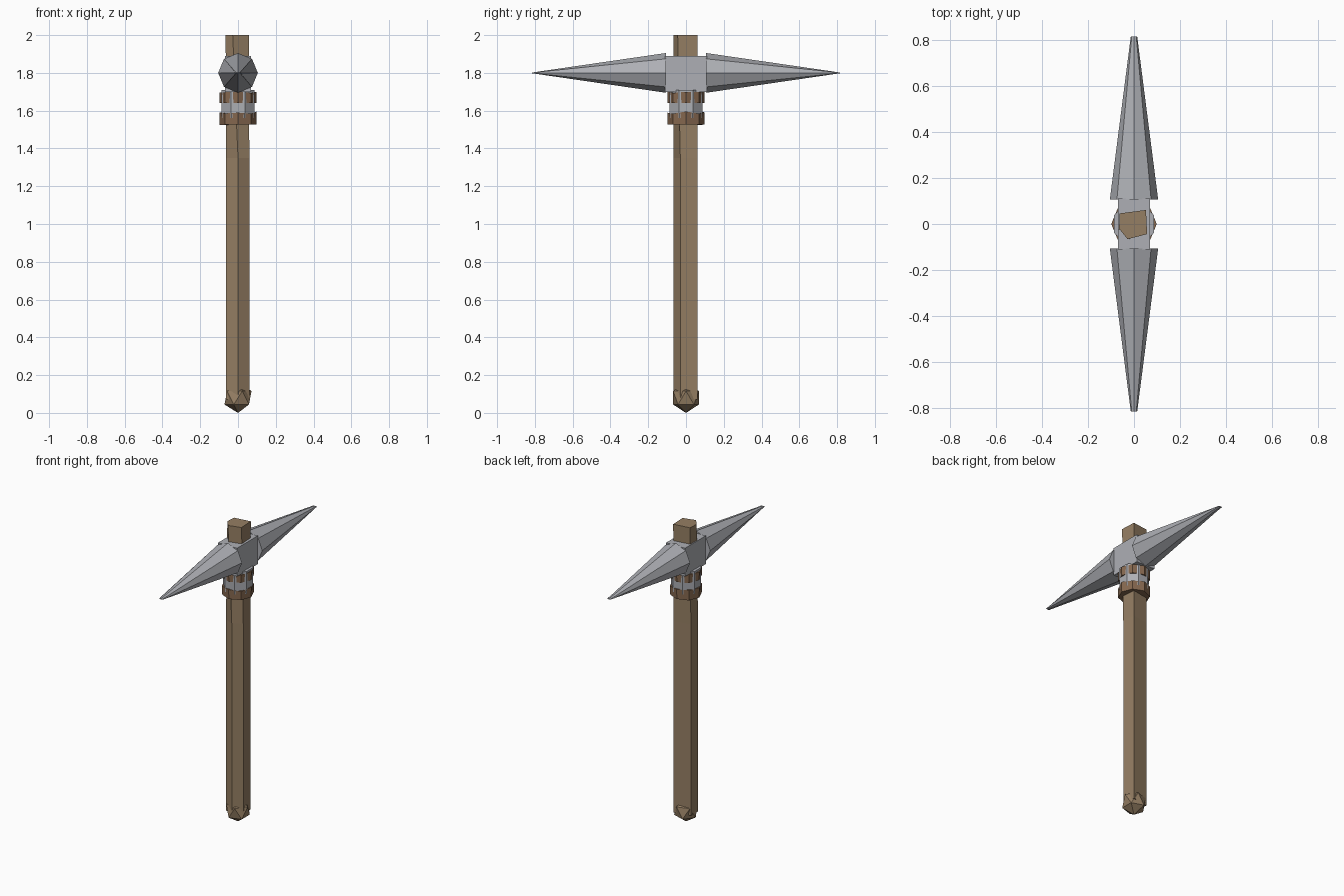
import bpy, bmesh, random
from math import sin, cos, pi
from mathutils import Vector

if "Cube" in bpy.data.objects:
    bpy.data.objects.remove(bpy.data.objects["Cube"])

random.seed(4)


def material(name, color):
    m = bpy.data.materials.new(name)
    m.diffuse_color = color
    m.use_nodes = True
    m.node_tree.nodes["Principled BSDF"].inputs["Base Color"].default_value = m.diffuse_color
    return m


WOOD = material("wood", (0.30, 0.21, 0.125, 1))
LEATHER = material("leather", (0.24, 0.14, 0.08, 1))
METAL = material("metal", (0.42, 0.43, 0.46, 1))


def finish(name, bm, mat):
    bmesh.ops.recalc_face_normals(bm, faces=bm.faces)
    me = bpy.data.meshes.new(name)
    bm.to_mesh(me)
    bm.free()
    me.materials.append(mat)
    ob = bpy.data.objects.new(name, me)
    bpy.context.collection.objects.link(ob)
    return ob


def loft(name, rings, mat):
    """Skin matching rings of points and cap both ends."""
    bm = bmesh.new()
    vs = [[bm.verts.new(p) for p in r] for r in rings]
    n = len(vs[0])
    for a, b in zip(vs, vs[1:]):
        for i in range(n):
            j = (i + 1) % n
            bm.faces.new((a[i], a[j], b[j], b[i]))
    bm.faces.new(vs[0])
    bm.faces.new(vs[-1])
    return finish(name, bm, mat)


def octagon(r, z, turn=0.0, jitter=0.0):
    pts = []
    for i in range(8):
        a = turn + i * pi / 4
        pts.append((r * cos(a), r * sin(a), z + random.uniform(-jitter, jitter)))
    return pts


# Roughly hewn handle, uneven cross-section changing along its length
section_top = [(-.062, .046), (.052, .061), (.057, -.044), (-.028, -.066), (-.065, -.02)]
section_low = [(-.064, .040), (.050, .060), (.060, -.030), (.000, -.066), (-.064, -.036)]
loft("handle", [[(x, y, .07) for x, y in section_low],
                [(x, y, 1.35) for x, y in section_low],
                [(x, y, 2.0) for x, y in section_top]], WOOD)

# Faceted pommel poking out of the handle's foot
bm = bmesh.new()
bmesh.ops.create_icosphere(bm, subdivisions=1, radius=.08)
bmesh.ops.translate(bm, verts=bm.verts, vec=Vector((0, 0, .08)))
finish("pommel", bm, WOOD)

# Metal collar under the head
loft("collar", [octagon(.093, 1.56, pi / 8), octagon(.095, 1.71, pi / 8)], METAL)

# Two leather bindings around the collar
for name, z0, z1 in (("lower_binding", 1.525, 1.59), ("upper_binding", 1.64, 1.70)):
    loft(name, [octagon(.097, z0, 0, .002), octagon(.099, z1, 0, .007)], LEATHER)

# Head block
bm = bmesh.new()
bmesh.ops.create_cube(bm, size=1)
for v in bm.verts:
    v.co = Vector((v.co.x * .14, v.co.y * .22, 1.795 + v.co.z * .19))
finish("head_block", bm, METAL)

# Two eight-sided spikes with narrow chisel tips
for name, s in (("front_spike", -1), ("back_spike", 1)):
    rings = []
    for y, rx, rz in ((.107, .105, .105), (.815, .014, .002)):
        rings.append([(rx * cos(i * pi / 4), s * y, 1.80 + rz * sin(i * pi / 4))
                      for i in range(8)])
    loft(name, rings, METAL)
